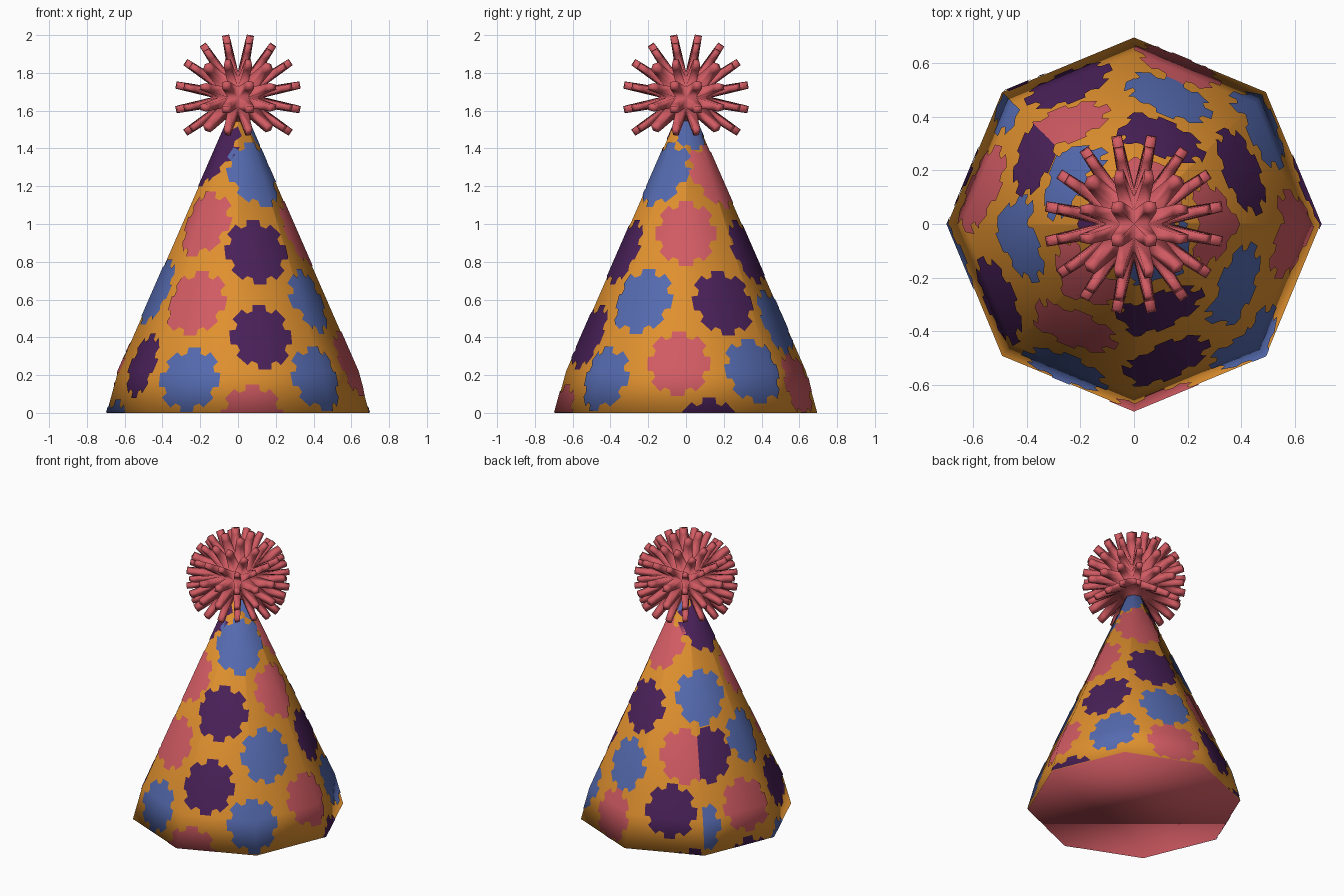
import bpy, bmesh, math
from mathutils import Vector

cube = bpy.data.objects.get("Cube")
if cube:
    bpy.data.objects.remove(cube, do_unlink=True)


def material(name, rgb):
    mat = bpy.data.materials.new(name)
    mat.use_nodes = True
    mat.diffuse_color = (*rgb, 1)
    mat.node_tree.nodes["Principled BSDF"].inputs["Base Color"].default_value = (*rgb, 1)
    return mat


ORANGE = material("orange", (0.74, 0.28, 0.028))
RED = material("coral red", (0.64, 0.105, 0.125))
BLUE = material("blue", (0.09, 0.145, 0.43))
PURPLE = material("purple", (0.068, 0.015, 0.1))


def make_object(name, bm, *mats):
    mesh = bpy.data.meshes.new(name)
    bm.to_mesh(mesh)
    bm.free()
    for mat in mats:
        mesh.materials.append(mat)
    mesh.shade_smooth()
    obj = bpy.data.objects.new(name, mesh)
    bpy.context.collection.objects.link(obj)
    return obj


# Hat profile: a flared brim band below a straight taper
SIDES = 8
STEP = math.tau / SIDES
BAND_Z, TOP_Z = 0.22, 1.64
BASE_R, BAND_R, TOP_R = 0.695, 0.635, 0.015


def hat_radius(z):
    if z < BAND_Z:
        return BASE_R + (BAND_R - BASE_R) * z / BAND_Z
    return BAND_R + (TOP_R - BAND_R) * (z - BAND_Z) / (TOP_Z - BAND_Z)


def on_hat(angle, z, lift):
    # Point on the eight-sided wall at a given heading and height
    middle = (math.floor(angle / STEP) + 0.5) * STEP
    flat = hat_radius(z) * math.cos(STEP / 2) + lift
    r = flat / math.cos(angle - middle)
    return Vector((r * math.cos(angle), r * math.sin(angle), z))


# Hat body with a closed underside
bm = bmesh.new()
rings = []
for z in (0, BAND_Z, TOP_Z):
    r = hat_radius(z)
    rings.append([bm.verts.new((r * math.cos(i * STEP), r * math.sin(i * STEP), z))
                  for i in range(SIDES)])
for low, high in zip(rings, rings[1:]):
    for i in range(SIDES):
        j = (i + 1) % SIDES
        bm.faces.new((low[i], low[j], high[j], high[i]))
bm.faces.new(rings[-1])
base = bm.faces.new(rings[0][::-1])
base.material_index = 1
hat = make_object("hat_body", bm, ORANGE, RED)


# Toothed spots, laid out flat as (heading, height) and then wrapped on the hat
TEETH = 8
SEAM = math.radians(135)


def cut(bm, point, normal, drop=False):
    bmesh.ops.bisect_plane(bm, geom=bm.verts[:] + bm.edges[:] + bm.faces[:], dist=1e-6,
                           plane_co=point, plane_no=normal, clear_outer=drop)


def add_spot(target, heading, z0, size=0.175, side=0):
    bm = bmesh.new()
    heading = math.radians(heading)

    def flat(a, b):
        z = z0 + b
        return bm.verts.new((heading + a / max(0.95 * hat_radius(max(z, 0)), 0.06), z, 0))

    centre = flat(0, 0)
    rim = []
    for t in range(TEETH):
        for turn, r in ((-16, 0.82), (-12, 1), (12, 1), (16, 0.82)):
            a = math.tau * t / TEETH + math.radians(turn)
            rim.append(flat(size * r * math.cos(a), size * r * math.sin(a)))
    for i, v in enumerate(rim):
        bm.faces.new((centre, v, rim[(i + 1) % len(rim)]))
    for k in range(-SIDES, 2 * SIDES):
        cut(bm, (k * STEP, 0, 0), (1, 0, 0))
    cut(bm, (0, BAND_Z, 0), (0, 1, 0))
    cut(bm, (0, 0.001, 0), (0, -1, 0), True)
    cut(bm, (0, TOP_Z - 0.03, 0), (0, 1, 0), True)
    if side:
        cut(bm, (SEAM, 0, 0), (-side, 0, 0), True)
    # Wrap each facet separately so that ridge points stay on their ridge
    made = {}
    for f in bm.faces:
        corners = []
        for v in f.verts:
            if v not in made:
                made[v] = target.verts.new(on_hat(v.co.x, v.co.y, 0.004))
            corners.append(made[v])
        target.faces.new(corners)
    bm.free()


# heading in degrees, height, then optional size and side of the seam
SPOTS = {
    "red_spots": (RED, [
        (227, 1.0), (240.5, 0.58), (-83, -0.02), (0, 0.95), (-4, 0.26),
        (64, 1.25), (74, 0.15), (166.5, 0.25), (124, 0.6, 0.175, -1)]),
    "blue_spots": (BLUE, [
        (-52, 1.26), (-31, 0.59), (245, 0.175), (-46, 0.18), (188, 0.64),
        (37, 0.22), (74, 0.48), (144, 0.95), (25, 1.5, 0.11),
        (131, 0.17, 0.175, 1), (190, -0.1)]),
    "purple_spots": (PURPLE, [
        (-73, 0.85), (-76, 0.4), (209, 0.25), (186, 1.37), (72, 0.85),
        (26, 0.58), (115, 0.26), (11, -0.09), (144, 0.6, 0.175, 1),
        (164, -0.12), (130, -0.13, 0.175, -1)]),
}
for name, (mat, spots) in SPOTS.items():
    bm = bmesh.new()
    for spot in spots:
        add_spot(bm, *spot)
    obj = make_object(name, bm, mat)
    # Shade the spots like the wall beneath them
    mod = obj.modifiers.new("match_wall_shading", 'DATA_TRANSFER')
    mod.object = hat
    mod.use_loop_data = True
    mod.data_types_loops = {'CUSTOM_NORMAL'}
    mod.loop_mapping = 'POLYINTERP_NEAREST'


# Pom-pom: a rounded cube whose faces, except the lowest, grow into blunt spikes
CORE_R, NECK_R, TIP_R = 0.14, 0.295, 0.338
bm = bmesh.new()
bmesh.ops.create_cube(bm, size=2)
bmesh.ops.subdivide_edges(bm, edges=bm.edges[:], cuts=3, use_grid_fill=True)
spikes = [f for f in bm.faces if f.normal.z > -0.5]
for v in bm.verts:
    v.co = Vector([math.tan(c * math.pi / 4) for c in v.co]).normalized() * CORE_R
for reach, shrink in ((NECK_R, 0.78), (TIP_R, 0.9)):
    spikes = bmesh.ops.extrude_discrete_faces(bm, faces=spikes)["faces"]
    for f in spikes:
        middle = f.calc_center_median()
        out = middle.normalized() * reach
        for v in f.verts:
            v.co = out + (v.co - middle) * shrink
bmesh.ops.recalc_face_normals(bm, faces=bm.faces[:])
pom = make_object("pom_pom", bm, RED)
pom.location.z = 2 - TIP_R * 0.9626 - 0.004
